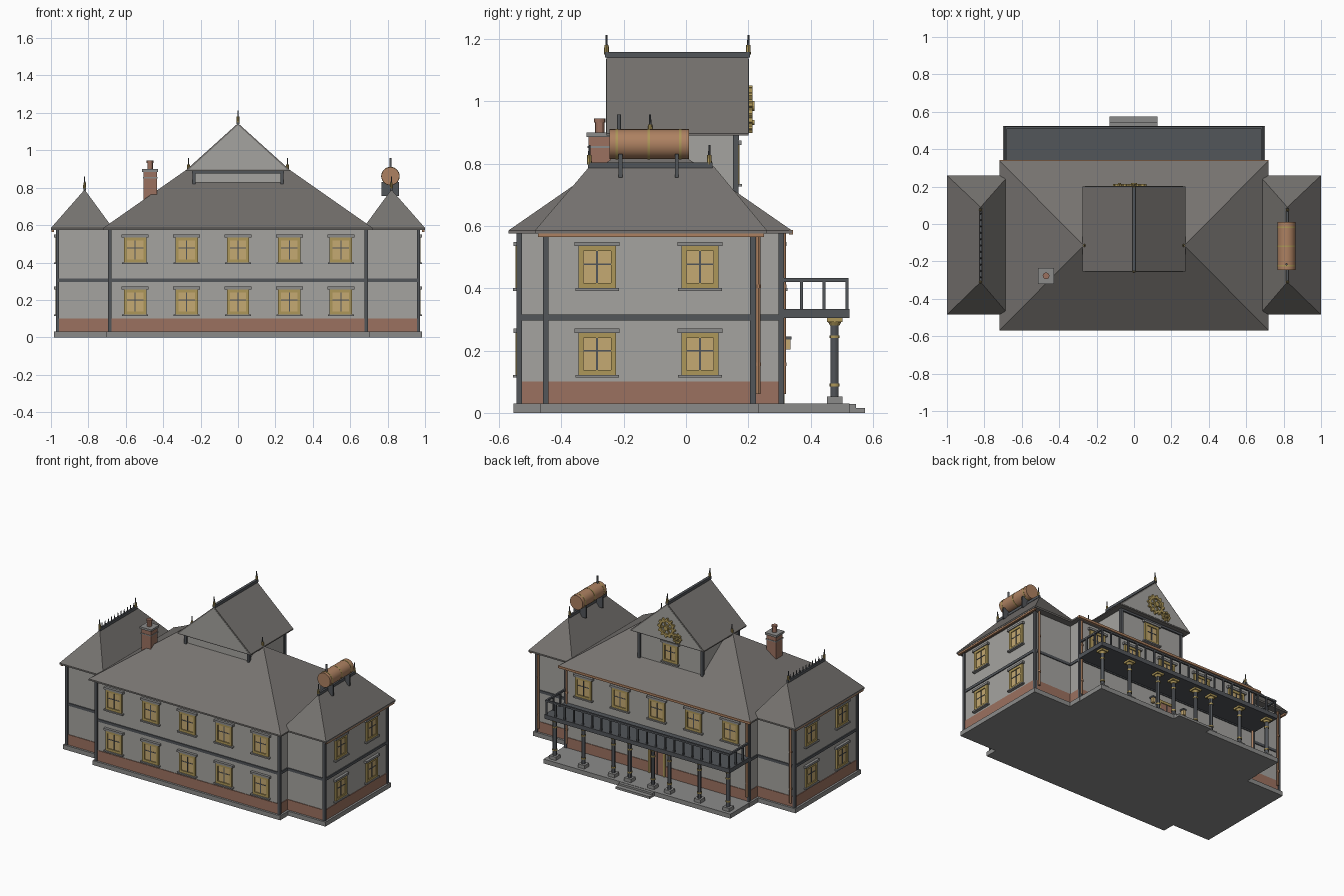
import bpy, bmesh
from math import pi, sin, cos
from mathutils import Matrix, Vector

if "Cube" in bpy.data.objects:
    bpy.data.objects.remove(bpy.data.objects["Cube"])

COL = {"wall": (.375, .37, .35), "roof": (.18, .17, .16), "stone": (.26, .26, .255),
       "brick": (.33, .165, .115), "slate": (.085, .092, .102), "copper": (.42, .22, .12),
       "brass": (.42, .31, .10), "glass": (.56, .40, .17)}
MATS = {}
for k, c in COL.items():
    MATS[k] = bpy.data.materials.new(k)
    MATS[k].diffuse_color = (*c, 1)
parts = {}
I = Matrix.Identity(4)


def bm_for(name, mat):
    if name not in parts:
        parts[name] = (bmesh.new(), mat)
    return parts[name][0]


def box(name, mat, x0, x1, y0, y1, z0, z1, m=I):
    t = Matrix.Translation(((x0 + x1) / 2, (y0 + y1) / 2, (z0 + z1) / 2))
    s = Matrix.Diagonal((abs(x1 - x0), abs(y1 - y0), abs(z1 - z0), 1))
    bmesh.ops.create_cube(bm_for(name, mat), size=1, matrix=m @ t @ s)


def rod(name, mat, a, b, r, r2=None, n=12):
    a, b = Vector(a), Vector(b)
    rot = (b - a).to_track_quat('Z', 'Y').to_matrix().to_4x4()
    bmesh.ops.create_cone(bm_for(name, mat), cap_ends=True, segments=n, radius1=r,
                          radius2=r if r2 is None else r2, depth=(b - a).length,
                          matrix=Matrix.Translation((a + b) / 2) @ rot)


def hull(name, mat, pts):
    bm = bm_for(name, mat)
    bmesh.ops.convex_hull(bm, input=[bm.verts.new(p) for p in pts])
    bmesh.ops.dissolve_limit(bm, angle_limit=.01, verts=bm.verts[:], edges=bm.edges[:])


def hip(name, x0, x1, y0, y1, ridge, ze=.585):
    hull(name, "roof", [(x, y, z) for x in (x0, x1) for y in (y0, y1) for z in (ze - .01, ze)] + ridge)


def finial(x, y, z):
    rod("finial_bases", "brass", (x, y, z), (x, y, z + .03), .008, .007, 8)
    rod("finial_tips", "slate", (x, y, z + .03), (x, y, z + .063), .004, .003, 6)


# window: local x = width, local -y = outward, origin at frame bottom centre
def window(x, y, z, ang, w=.12, h=.135):
    m = Matrix.Translation((x, y, z)) @ Matrix.Rotation(ang, 4, 'Z')
    a, b, t = w / 2, w / 2 - .016, .016
    box("window_glass", "glass", -b, b, -.006, .004, t, h - t, m)
    for s in (-1, 1):
        box("window_frames", "brass", s * a, s * b, -.012, .004, 0, h, m)
    box("window_frames", "brass", -b, b, -.012, .004, 0, t, m)
    box("window_frames", "brass", -b, b, -.012, .004, h - t, h, m)
    box("window_mullions", "slate", -.003, .003, -.009, 0, t, h - t, m)
    box("window_mullions", "slate", -b, b, -.008, 0, h * .55, h * .55 + .005, m)
    box("window_lintels", "stone", -a - .012, a + .012, -.018, .004, h, h + .014, m)
    box("window_sills", "stone", -a - .01, a + .01, -.02, .004, -.009, 0, m)


def gear(name, x, z, r, teeth, y=.2, d=.014):
    bm = bm_for(name, "brass")
    n = teeth * 4
    rings = []
    for yy in (y, y + d):
        for inner in (0, 1):
            ring = []
            for i in range(n):
                rr = r * .62 if inner else (r if i % 4 < 2 else r * .82)
                t = 2 * pi * i / n
                ring.append(bm.verts.new((x + rr * cos(t), yy, z + rr * sin(t))))
            rings.append(ring)
    oa, ia, ob, ib = rings
    for i in range(n):
        j = (i + 1) % n
        for p, q in ((oa, ia), (ia, ib), (ib, ob), (ob, oa)):
            bm.faces.new((p[i], p[j], q[j], q[i]))
    for k in range(3):
        m = Matrix.Translation((x, 0, z)) @ Matrix.Rotation(k * pi / 3, 4, 'Y')
        box(name, "brass", -r * .66, r * .66, y + .002, y + d - .003, -r * .07, r * .07, m)
    rod(name, "brass", (x, y, z), (x, y + d + .006, z), r * .24)


# main block and wings: (x0, x1, y0, y1)
blocks = [(-.685, .685, -.535, .305), (.66, .965, -.45, .215), (-.965, -.66, -.45, .215)]
for x0, x1, y0, y1 in blocks:
    def slab(name, mat, o, z0, z1):
        box(name, mat, x0 - o, x1 + o, y0 - o, y1 + o, z0, z1)
    slab("walls", "wall", 0, .03, .58)
    slab("foundation", "stone", .018, 0, .03)
    slab("brick_plinth", "brick", .004, .03, .10)
    slab("belt_course", "slate", .006, .297, .315)
    for x in (x0, x1):
        for y in (y0, y1):
            if abs(x) > .67:
                box("corner_posts", "slate", x - .009, x + .009, y - .009, y + .009, .03, .575)

# roofs
hip("main_roof", -.72, .72, -.57, .34, [(-.27, -.115, .9), (.27, -.115, .9)])
for s in (-1, 1):
    hip("wing_roof_" + ("left" if s < 0 else "right"), s * .67, s, -.485, .26,
        [(s * .82, -.31, .79), (s * .82, .09, .79)])
    box("ridge_caps", "slate", s * .82 - .007, s * .82 + .007, -.315, .085, .785, .803)
    finial(s * .82, -.31, .797)
    finial(s * .82, .075, .797)
    finial(s * .265, -.115, .895)
    box("gutters", "copper", s * .985, s * .998, -.475, .25, .564, .578)
    # downpipes
    for x, y in ((.945, .232), (.676, .314)):
        rod("downpipes", "copper", (s * x, y, .06), (s * x, y, .578), .007)
        for z in (.15, .4):
            rod("downpipes", "copper", (s * x, y, z), (s * x, y, z + .012), .009)
box("gutters", "copper", -.72, .72, .330, .343, .572, .587)
for i in range(11):
    y = -.285 + i * .034
    rod("ridge_cresting", "slate", (-.82, y, .80), (-.82, y, .832), .005, .002, 6)

# central dormer with gear ornament
box("dormer_walls", "wall", -.235, .235, -.22, .16, .62, .895)
hull("dormer_roof", "roof", [(x, y, z) for y in (-.255, .2) for x, z in
                             ((-.275, .89), (.275, .89), (-.275, .897), (.275, .897), (0, 1.145))])
for name, y in (("front_gable", -.257), ("back_gable", .198)):
    hull(name, "wall", [(x, yy, z) for yy in (y, y + .004) for x, z in
                        ((-.262, .897), (.262, .897), (0, 1.135))])
for x in (-.235, .235):
    box("dormer_posts", "slate", x - .009, x + .009, .15, .169, .68, .89)
    box("dormer_posts", "slate", x - .009, x + .009, -.229, -.211, .80, .89)
for y in (-.224, .164):
    box("dormer_beams", "slate", -.245, .245, y - .006, y + .006, .876, .89)
box("ridge_caps", "slate", -.009, .009, -.26, .205, 1.14, 1.158)
finial(0, -.255, 1.15)
finial(0, .2, 1.15)
gear("large_gear", 0, .985, .066, 12)
gear("small_gear", -.078, .932, .034, 8)
window(0, .16, .735, pi, .11, .125)

# windows on all sides
for z in (.122, .40):
    for i in range(-2, 3):
        window(i * .275, -.535, z, 0)
        if z > .3:
            window(i * .275, .305, z, pi)
    for y in (-.285, .045):
        window(.965, y, z, pi / 2)
        window(-.965, y, z, -pi / 2)

# back door and lanterns
box("door", "brick", -.05, .05, .30, .311, .03, .235)
box("door_mid_rail", "slate", -.003, .003, .31, .314, .03, .235)
box("door_frame", "brass", -.064, .064, .30, .316, .235, .252)
for s in (-1, 1):
    box("door_frame", "brass", s * .05, s * .064, .30, .316, .03, .235)
    box("lantern_glass", "glass", s * .12 - .01, s * .12 + .01, .315, .335, .203, .235)
    box("lantern_caps", "slate", s * .12 - .013, s * .12 + .013, .305, .338, .235, .245)

# veranda floor, steps, columns
box("veranda_floor", "stone", -.7, .7, .30, .525, 0, .03)
box("veranda_steps", "stone", -.13, .125, .52, .545, 0, .028)
box("veranda_steps", "stone", -.13, .125, .545, .575, 0, .015)
Y = .477
for a in (.65, .435, .21, .087):
    for x in (-a, a):
        box("column_bases", "stone", x - .025, x + .025, Y - .025, Y + .025, .03, .053)
        rod("columns", "slate", (x, Y, .05), (x, Y, .305), .013)
        for z in (.085, .24):
            rod("column_rings", "brass", (x, Y, z), (x, Y, z + .009), .016)
        rod("column_capitals", "brass", (x, Y, .28), (x, Y, .297), .015, .024)
        box("column_capitals", "brass", x - .025, x + .025, Y - .025, Y + .025, .292, .307)

# balcony and railing
box("balcony_floor", "slate", -.695, .695, .30, .525, .305, .333)
box("balcony_rails", "slate", -.69, .69, .51, .522, .42, .432)
for s in (-1, 1):
    box("balcony_rails", "slate", s * .678, s * .69, .31, .522, .42, .432)
for i in range(21):
    x = -.684 + i * .0684
    box("balusters", "slate", x - .005, x + .005, .511, .521, .33, .425)
for s in (-1, 1):
    for y in (.37, .443):
        box("balusters", "slate", s * .684 - .005, s * .684 + .005, y - .005, y + .005, .33, .425)

# water tank on the right wing
rod("tank", "copper", (.815, -.245, .862), (.815, .01, .862), .048, n=28)
for y in (-.222, -.12, -.018):
    rod("tank_bands", "brass", (.815, y - .004, .862), (.815, y + .004, .862), .0495, n=28)
for y in (-.21, -.03):
    box("tank_saddles", "slate", .768, .862, y - .006, y + .006, .755, .83)
rod("tank_vent", "slate", (.815, -.215, .9), (.815, -.215, .958), .006)

# chimney
cx, cy = -.47, -.277
for name, mat, r, z0, z1 in (("chimney", "brick", .036, .68, .89), ("chimney_band", "stone", .039, .85, .857),
                             ("chimney_cap", "stone", .043, .885, .899)):
    box(name, mat, cx - r, cx + r, cy - r, cy + r, z0, z1)
rod("chimney_pot", "brick", (cx, cy, .895), (cx, cy, .94), .015)
rod("chimney_pot", "brick", (cx, cy, .932), (cx, cy, .945), .018)

# turn the collected parts into objects
for name, (bm, mat) in parts.items():
    bmesh.ops.recalc_face_normals(bm, faces=bm.faces[:])
    me = bpy.data.meshes.new(name)
    bm.to_mesh(me)
    bm.free()
    me.materials.append(MATS[mat])
    ob = bpy.data.objects.new(name, me)
    bpy.context.collection.objects.link(ob)
    ob.select_set(name in ("tank", "tank_bands", "columns", "column_rings", "downpipes", "chimney_pot"))
    if ob.select_get():
        bpy.context.view_layer.objects.active = ob
bpy.ops.object.shade_smooth_by_angle()

for m in bpy.data.materials:
    if m.users and not m.is_grease_pencil:
        m.use_nodes = True
        m.node_tree.nodes["Principled BSDF"].inputs["Base Color"].default_value = m.diffuse_color
